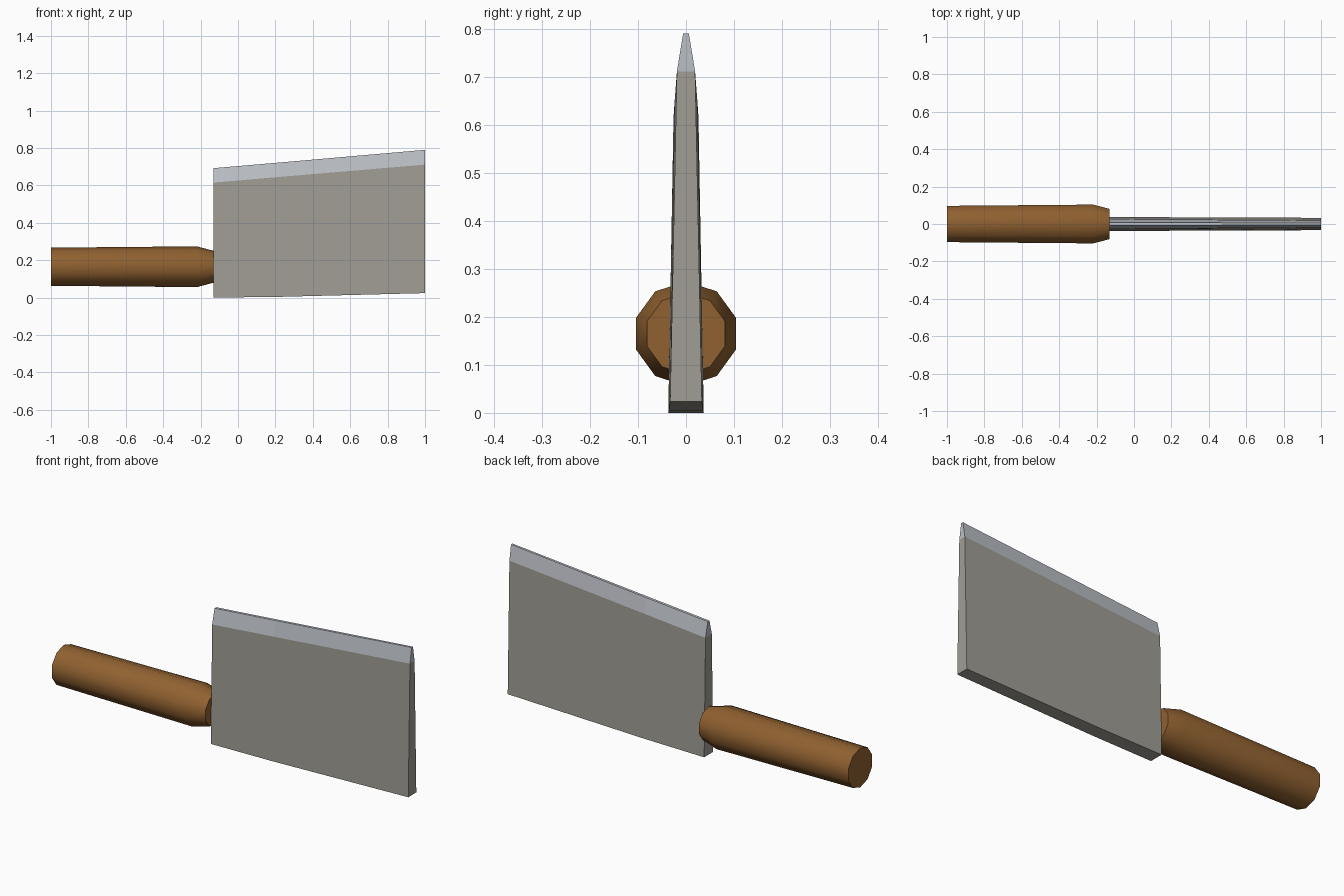
import bpy, bmesh
from math import sin, cos, tau, radians

if "Cube" in bpy.data.objects:
    bpy.data.objects.remove(bpy.data.objects["Cube"])


def loft(name, rings, colour, smooth=False):
    """Skin a list of equal-length closed rings and cap both ends."""
    bm = bmesh.new()
    loops = [[bm.verts.new(p) for p in ring] for ring in rings]
    for a, b in zip(loops, loops[1:]):
        for i in range(len(a)):
            j = (i + 1) % len(a)
            bm.faces.new((a[i], a[j], b[j], b[i]))
    bm.faces.new(loops[0])
    bm.faces.new(loops[-1])
    bmesh.ops.recalc_face_normals(bm, faces=bm.faces)
    mesh = bpy.data.meshes.new(name)
    bm.to_mesh(mesh)
    bm.free()
    mat = bpy.data.materials.new(name + "_colour")
    mat.diffuse_color = colour
    mat.use_nodes = True
    mat.node_tree.nodes["Principled BSDF"].inputs["Base Color"].default_value = mat.diffuse_color
    mesh.materials.append(mat)
    obj = bpy.data.objects.new(name, mesh)
    bpy.context.collection.objects.link(obj)
    if smooth:
        bpy.ops.object.select_all(action='DESELECT')
        obj.select_set(True)
        bpy.context.view_layer.objects.active = obj
        bpy.ops.object.shade_smooth_by_angle(angle=radians(40))
    return obj


def slab(x, low, high):
    """Four-sided blade section from (half width, z) pairs."""
    (w0, z0), (w1, z1) = low, high
    return [(x, -w0, z0), (x, w0, z0), (x, w1, z1), (x, -w1, z1)]


# Blade stations: x, then (half width, z) of spine, bevel line and edge
stations = [
    (-0.13, (0.037, 0.0), (0.026, 0.615), (0.007, 0.692)),
    (0.22, (0.036, 0.004), (0.024, 0.645), (0.007, 0.722)),
    (1.0, (0.033, 0.024), (0.019, 0.711), (0.006, 0.79)),
]

# Thick blade body, tapering upward
loft("blade_body", [slab(x, s, b) for x, s, b, e in stations],
     (0.35, 0.34, 0.30, 1))

# Lighter ground bevel along the top
loft("cutting_edge", [slab(x, b, e) for x, s, b, e in stations],
     (0.50, 0.52, 0.56, 1))

# Ten-sided wooden handle, narrowing at the neck
handle_profile = [(-1.0, 0.102), (-0.22, 0.109), (-0.13, 0.085)]
loft("handle",
     [[(x, r * sin(tau * i / 10), 0.165 + r * cos(tau * i / 10))
       for i in range(10)] for x, r in handle_profile],
     (0.28, 0.12, 0.03, 1), smooth=True)
